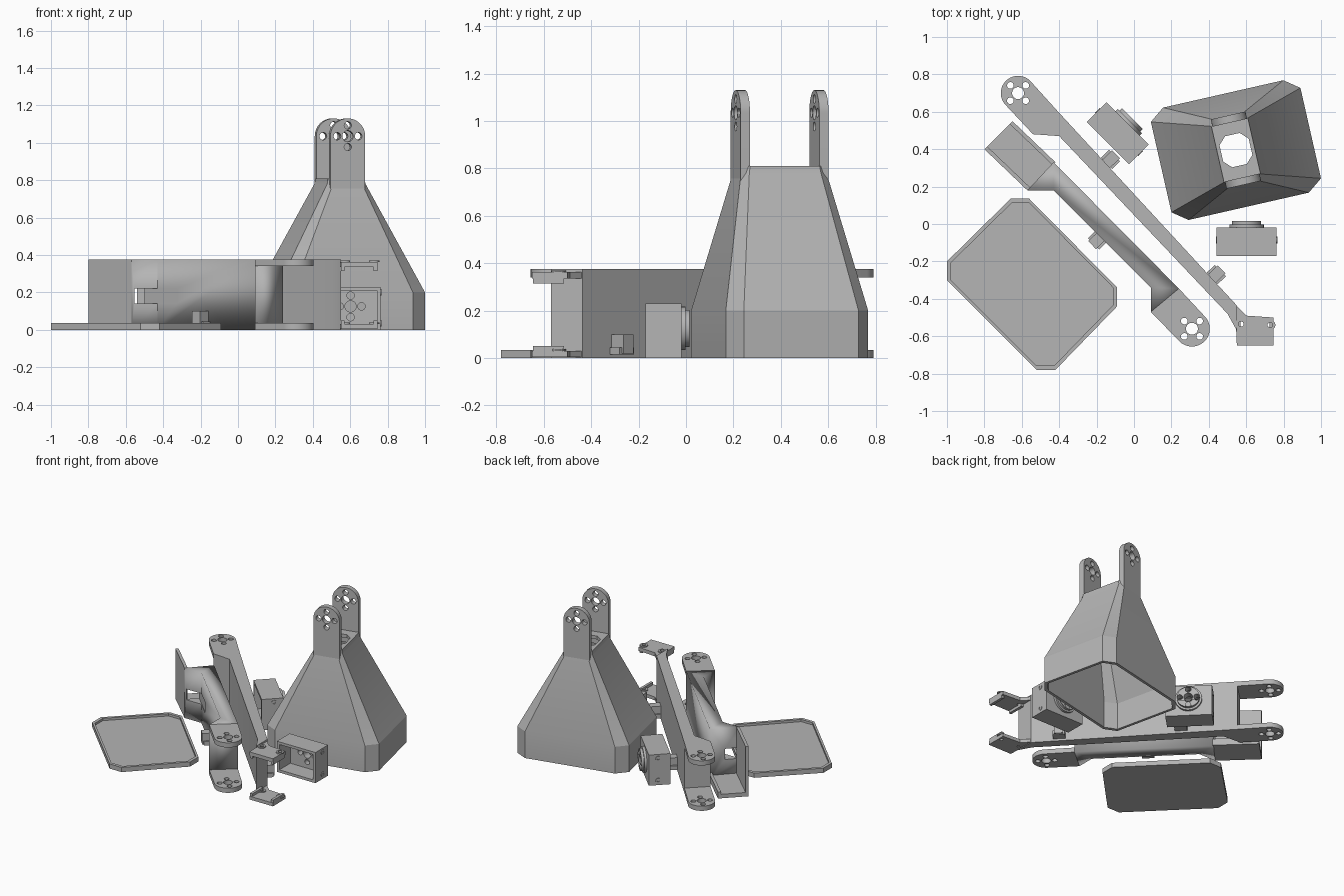
import bpy, bmesh, math
from mathutils import Matrix, Vector

if "Cube" in bpy.data.objects:
    bpy.data.objects.remove(bpy.data.objects["Cube"])

grey = bpy.data.materials.new("plain_grey")
grey.diffuse_color = (0.46, 0.46, 0.46, 1)
grey.use_nodes = True
grey.node_tree.nodes["Principled BSDF"].inputs["Base Color"].default_value = grey.diffuse_color


def finish(ob, angle=30):
    ob.data.materials.clear()
    ob.data.materials.append(grey)
    bpy.ops.object.select_all(action='DESELECT')
    ob.select_set(True)
    bpy.context.view_layer.objects.active = ob
    bpy.ops.object.shade_smooth_by_angle(angle=math.radians(angle))
    return ob


def arc(cx, cy, r, a0=0, a1=360, n=32):
    """Points on an arc; a full circle leaves out the repeated end."""
    full = a1 - a0 == 360
    m = n if full else n + 1
    return [(cx + r * math.cos(math.radians(a0 + (a1 - a0) * i / n)),
             cy + r * math.sin(math.radians(a0 + (a1 - a0) * i / n))) for i in range(m)]


def plate(name, outline, z0, z1, holes=(), matrix=Matrix()):
    """Extrude an outline with holes from z0 to z1."""
    cu = bpy.data.curves.new(name, 'CURVE')
    cu.dimensions, cu.fill_mode = '2D', 'BOTH'
    cu.extrude = (z1 - z0) / 2
    for loop in [outline, *holes]:
        sp = cu.splines.new('POLY')
        sp.points.add(len(loop) - 1)
        for p, (x, y) in zip(sp.points, loop):
            p.co = (x, y, 0, 1)
        sp.use_cyclic_u = True
    ob = bpy.data.objects.new(name, cu)
    bpy.context.collection.objects.link(ob)
    bpy.ops.object.select_all(action='DESELECT')
    ob.select_set(True)
    bpy.context.view_layer.objects.active = ob
    bpy.ops.object.convert(target='MESH')
    ob = bpy.context.view_layer.objects.active
    ob.data.transform(matrix @ Matrix.Translation((0, 0, (z0 + z1) / 2)))
    return finish(ob)


def block(name, loc, size, turn=0):
    bm = bmesh.new()
    bmesh.ops.create_cube(bm, size=1)
    bm.transform(Matrix.Translation(loc) @ Matrix.Rotation(math.radians(turn), 4, 'Z')
                 @ Matrix.Diagonal((*size, 1)))
    me = bpy.data.meshes.new(name)
    bm.to_mesh(me)
    bm.free()
    ob = bpy.data.objects.new(name, me)
    bpy.context.collection.objects.link(ob)
    return finish(ob)


def bolt_holes(cx, cy, r_mid, r_small, dist, start):
    out = [arc(cx, cy, r_mid, n=20)]
    for k in range(4):
        a = math.radians(start + 90 * k)
        out.append(arc(cx + dist * math.cos(a), cy + dist * math.sin(a), r_small, n=14))
    return out


TOP = 0.375
UPRIGHT = Matrix.Rotation(math.pi / 2, 4, 'X')   # outline y becomes z, depth goes to -y

# Shallow tray with a raised rim
tray = [(-.66, .135), (-.56, .135), (-.09, -.34), (-.09, -.44),
        (-.42, -.78), (-.52, -.78), (-1, -.30), (-1, -.20)]
mid = (-.545, -.323)
inner = [(mid[0] + (x - mid[0]) * .95, mid[1] + (y - mid[1]) * .95) for x, y in tray]
plate("tray_floor", tray, 0, .018)
plate("tray_rim", tray, .018, .035, [inner])

# Long arm: web, pivot lugs at one end, fork plates at the other
plate("long_arm_web", [(-.41, .605), (-.54, .48), (-.40, .47), (.50, -.48),
                       (.55, -.57), (.55, -.436)], 0, TOP)
lug_a = arc(-.62, .70, .092, 43.6, 223.6) + [(-.54, .48), (-.41, .605)]
lug_b = arc(.31, -.56, .095, -136.5, 43.5) + [(.24, -.345), (.09, -.47)]
fork = [(.54, -.43), (.60, -.49), (.745, -.50), (.745, -.65), (.55, -.65)]
for tag, z0, z1 in (("lower", 0, .035), ("upper", TOP - .035, TOP)):
    plate("long_arm_lug_" + tag, lug_a, z0, z1, bolt_holes(-.62, .70, .032, .018, .058, 45))
    plate("short_arm_lug_" + tag, lug_b, z0, z1, bolt_holes(.31, -.56, .032, .018, .058, 45))
for tag, z0, z1, zl in (("lower", .005, .03, .03), ("upper", .335, .362, .335)):
    plate("fork_plate_" + tag, fork, z0, z1,
          [arc(.572, -.535, .014, n=14), arc(.728, -.54, .014, n=14)])
    for x in (.56, .735):
        block("fork_lip_" + tag, (x, -.58, zl), (.02, .13, .04))
    for x, y in ((.572, -.535), (.728, -.54)):
        plate("fork_collar_" + tag, arc(x, y, .028, n=20), z1, z1 + .008, [arc(x, y, .014, n=14)])

# Short arm: web with a cable slot through its shoulder
web = plate("short_arm_web", [(.24, -.345), (-.43, .33), (-.57, .18), (-.43, .18),
                              (.09, -.34), (.09, -.47)], 0, TOP)
slot = block("slot_cutter", (-.5, .19, .18), (.4, .09, .08), -45)
slot.hide_render = True
slot.hide_viewport = True
cut = web.modifiers.new("slot", 'BOOLEAN')
cut.operation, cut.object = 'DIFFERENCE', slot

# Open motor cradle on the short arm
plate("cradle_floor", [(-.80, .40), (-.65, .55), (-.42, .33), (-.57, .18)], 0, .03)
plate("cradle_side_wall", [(-.80, .40), (-.785, .415), (-.555, .195), (-.57, .18)], 0, TOP)
plate("cradle_lip", [(-.665, .535), (-.65, .55), (-.42, .33), (-.435, .315)], .03, .05)

# Cable clips on the arm sides
for x, y in ((-.195, -.085), (-.125, .345), (.44, -.27)):
    block("cable_clip", (x, y, .06), (.06, .08, .08), -46)
    block("cable_clip_base", (x, y, .03), (.085, .06, .03), -46)


# Motor holders: open-fronted box with a round drilled boss on the back
def holder(loc, turn):
    base = Matrix.Translation(loc) @ Matrix.Rotation(math.radians(turn), 4, 'Z')
    m = base @ UPRIGHT
    rim = [(-.16, 0), (.16, 0), (.16, .23), (-.16, .23)]
    gap = [(-.14, .02), (.14, .02), (.14, .21), (-.14, .21)]
    drill = bolt_holes(0, .125, .03, .02, .058, 0)
    plate("holder_walls", rim, -.055, .075, [gap], m)
    plate("holder_back", rim, -.075, -.055, drill, m)
    plate("holder_boss_base", arc(0, .125, .092), -.092, -.075, drill, m)
    plate("holder_boss", arc(0, .125, .078), -.11, -.092, drill, m)
    side = base @ Matrix.Rotation(math.pi / 2, 4, 'Y')
    for z in (.035, .2):
        for d in (-.164, .16):
            plate("holder_screw", arc(-z, .01, .018, n=16), d, d + .004,
                  [arc(-z, .01, .009, n=12)], side)


holder((.602, -.095, 0), 0)
holder((-.087, .485, 0), -45)


# Hollow tapered housing, lofted from chamfered rectangles
def ring(hx, hy, cx, cy, z):
    return [(hx, -hy + cy, z), (hx, hy - cy, z), (hx - cx, hy, z), (cx - hx, hy, z),
            (-hx, hy - cy, z), (-hx, cy - hy, z), (cx - hx, -hy, z), (hx - cx, -hy, z)]


spin = Matrix.Translation((.545, .395, 0)) @ Matrix.Rotation(math.radians(12.8), 4, 'Z')
rings = [ring(.41, .308, .08, .06, 0), ring(.41, .308, .08, .06, .2),
         ring(.105, .185, .025, .03, .78), ring(.10, .18, .025, .03, .81),
         ring(.08, .085, .04, .04, .81), ring(.08, .085, .04, .04, .785),
         ring(.085, .16, .025, .03, .765), ring(.39, .288, .075, .055, .2),
         ring(.39, .288, .075, .055, 0)]
bm = bmesh.new()
vs = [[bm.verts.new(spin @ Vector(c)) for c in r] for r in rings]
for i in range(len(vs)):
    a, b = vs[i], vs[(i + 1) % len(vs)]
    for k in range(8):
        j = (k + 1) % 8
        bm.faces.new((a[k], a[j], b[j], b[k]))
bmesh.ops.recalc_face_normals(bm, faces=bm.faces)
me = bpy.data.meshes.new("housing")
bm.to_mesh(me)
bm.free()
housing = bpy.data.objects.new("housing", me)
bpy.context.collection.objects.link(housing)
finish(housing, 20)

# Two drilled ears on top of the housing
ear = arc(0, 1.035, .095, 0, 180) + [(-.095, .72), (.095, .72)]
for d in (-.19, .15):
    plate("housing_ear", ear, d, d + .04, bolt_holes(0, 1.035, .03, .02, .058, 0), spin @ UPRIGHT)
